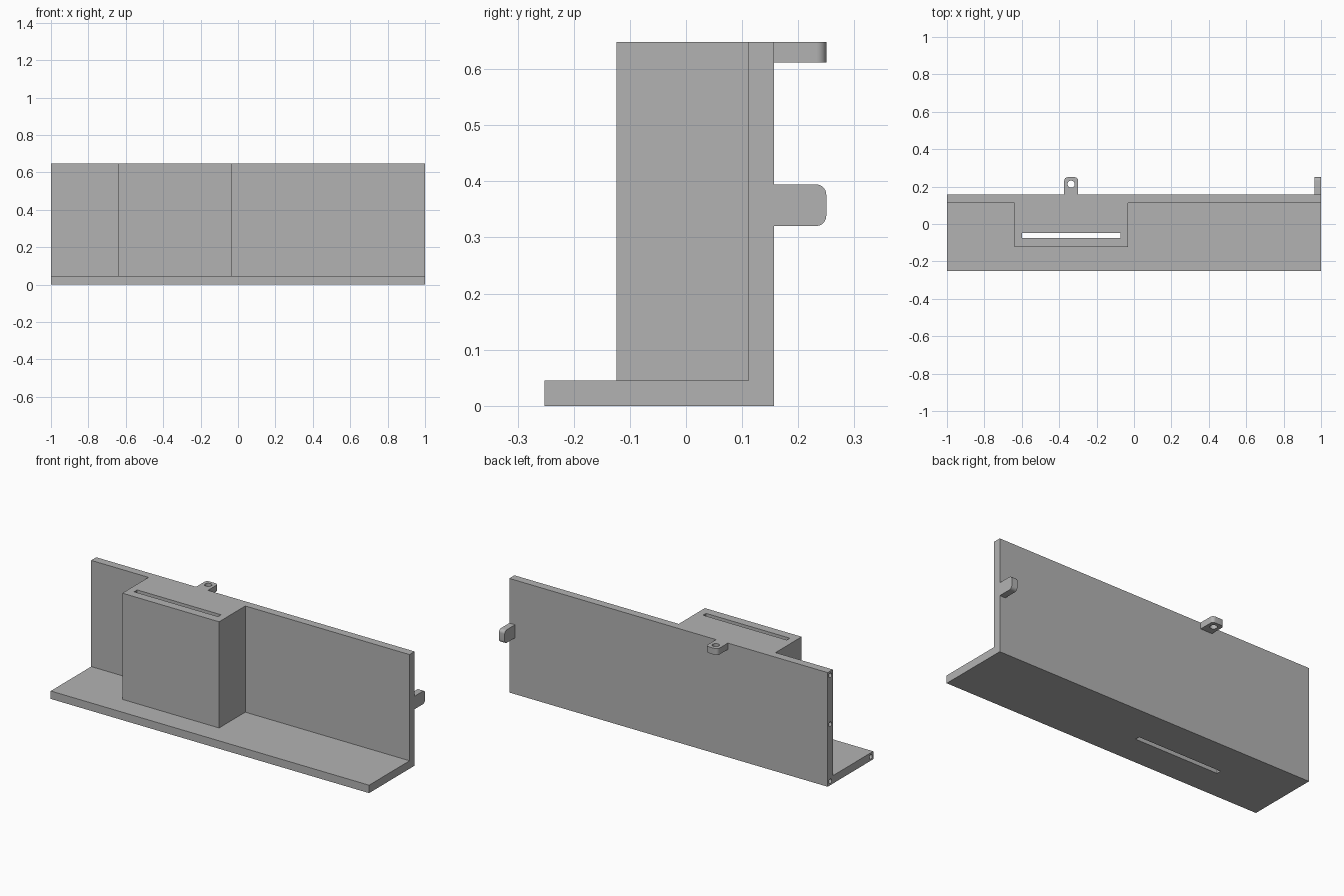
import bpy, bmesh, math
from mathutils import Matrix, Vector

cube = bpy.data.objects.get("Cube")
if cube:
    bpy.data.objects.remove(cube, do_unlink=True)

LEFT, RIGHT = 1.0, -1.0
FRONT, BACK = -0.252, 0.157
WALL_FRONT, BOX_FRONT = 0.111, -0.124
BASE, TOP = 0.045, 0.648
BOX_X = (-0.64, -0.032)

grey = bpy.data.materials.new("plain grey")
grey.use_nodes = True
colour = (0.45, 0.45, 0.45, 1)
grey.diffuse_color = colour
grey.node_tree.nodes["Principled BSDF"].inputs["Base Color"].default_value = colour


def prism(name, outline, depth, matrix=Matrix()):
    """Extrude a flat outline along local z, then place it."""
    bm = bmesh.new()
    face = bm.faces.new([bm.verts.new((x, y, 0)) for x, y in outline])
    new = bmesh.ops.extrude_face_region(bm, geom=[face])["geom"]
    verts = [v for v in new if isinstance(v, bmesh.types.BMVert)]
    bmesh.ops.translate(bm, verts=verts, vec=(0, 0, depth))
    bm.transform(matrix)
    bmesh.ops.recalc_face_normals(bm, faces=bm.faces)
    mesh = bpy.data.meshes.new(name)
    bm.to_mesh(mesh)
    bm.free()
    mesh.materials.append(grey)
    obj = bpy.data.objects.new(name, mesh)
    bpy.context.collection.objects.link(obj)
    return obj


def rectangle(x0, x1, y0, y1):
    return [(x0, y0), (x1, y0), (x1, y1), (x0, y1)]


def arc(cx, cy, r, start, end, steps):
    angles = [math.radians(start + (end - start) * i / steps) for i in range(steps + 1)]
    return [(cx + r * math.cos(a), cy + r * math.sin(a)) for a in angles]


def combine(target, part, operation):
    """Apply a boolean and discard the second part."""
    mod = target.modifiers.new("join", "BOOLEAN")
    mod.operation, mod.solver, mod.object = operation, "EXACT", part
    bpy.context.view_layer.objects.active = target
    bpy.ops.object.modifier_apply(modifier=mod.name)
    bpy.data.objects.remove(part, do_unlink=True)


# Back wall with its projecting box, and the base plate
bx0, bx1 = BOX_X
plan = [(RIGHT, BACK), (RIGHT, WALL_FRONT), (bx0, WALL_FRONT), (bx0, BOX_FRONT),
        (bx1, BOX_FRONT), (bx1, WALL_FRONT), (LEFT, WALL_FRONT), (LEFT, BACK)]
body = prism("bracket_body", plan, TOP)
combine(body, prism("base_plate", rectangle(RIGHT, LEFT, FRONT, BACK), BASE), "UNION")

# Rounded mounting lugs, drawn with local y pointing backwards
half, tip, rad, thick = 0.037, 0.25, 0.018, 0.036
lug_outline = ([(-half, BACK - 0.02), (half, BACK - 0.02)]
               + arc(half - rad, tip - rad, rad, 0, 90, 8)
               + arc(rad - half, tip - rad, rad, 90, 180, 8))
hole_outline = arc(0, 0.213, 0.019, 0, 360, 32)[:-1]
top_lug = Matrix.Translation((-0.336, 0, TOP - thick))
end_lug = Matrix.Translation((LEFT - thick, 0, 0.3575)) @ Matrix.Rotation(math.radians(90), 4, "Y")
for place in (top_lug, end_lug):
    combine(body, prism("mounting_lug", lug_outline, thick, place), "UNION")
    drill = place @ Matrix.Translation((0, 0, -0.05))
    combine(body, prism("lug_hole", hole_outline, 0.15, drill), "DIFFERENCE")

# Slot running down through the box and base
slot = prism("slot", rectangle(-0.6, -0.073, -0.075, -0.048), 1, Matrix.Translation((0, 0, -0.1)))
combine(body, slot, "DIFFERENCE")

# Blind peg holes in the right end
for y, z in ((0.134, 0.624), (0.134, 0.347), (0.134, 0.023), (-0.23, 0.023)):
    place = Matrix.Translation((RIGHT - 0.02, y, z)) @ Matrix.Rotation(math.radians(90), 4, "Y")
    circle = arc(0, 0, 0.013, 0, 360, 24)[:-1]
    combine(body, prism("peg_hole", circle, 0.12, place), "DIFFERENCE")

# Smooth only the round corners and hole walls
bpy.ops.object.select_all(action="DESELECT")
body.select_set(True)
bpy.context.view_layer.objects.active = body
bpy.ops.object.shade_smooth_by_angle(angle=math.radians(30))
